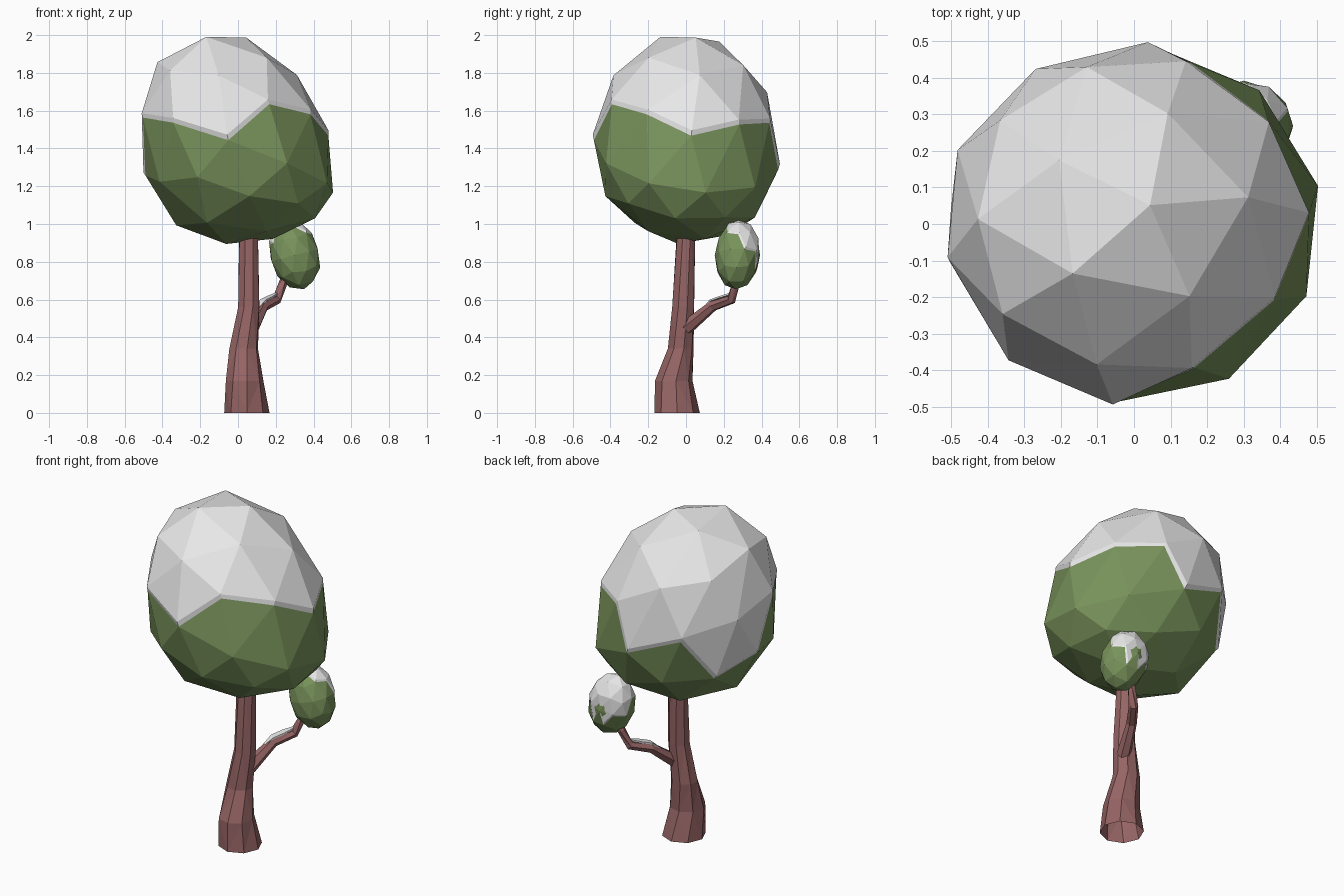
import bpy, bmesh, math
from mathutils import Matrix, Vector

cube = bpy.data.objects.get("Cube")
if cube:
    bpy.data.objects.remove(cube, do_unlink=True)


def material(name, rgb):
    m = bpy.data.materials.new(name)
    m.use_nodes = True
    m.diffuse_color = (*rgb, 1)
    m.node_tree.nodes["Principled BSDF"].inputs["Base Color"].default_value = (*rgb, 1)
    return m


GREEN = material("leaf green", (0.19, 0.29, 0.105))
WHITE = material("snow white", (0.8, 0.8, 0.8))
BROWN = material("bark brown", (0.31, 0.13, 0.13))


def finish(bm, name, mat):
    mesh = bpy.data.meshes.new(name)
    bm.to_mesh(mesh)
    bm.free()
    mesh.materials.append(mat)
    obj = bpy.data.objects.new(name, mesh)
    bpy.context.collection.objects.link(obj)
    return obj


def crown(name, mat, centre, shape, warp=None, keep=None, rim=0.0):
    """Faceted ball, optionally warped, then stretched and leaned by a matrix.
    keep(unit face) leaves a cap, which is raised from the ball with a sloped rim."""
    bm = bmesh.new()
    bmesh.ops.create_icosphere(bm, subdivisions=2, radius=1)
    if keep:
        drop = [f for f in bm.faces if not keep(f)]
        bmesh.ops.delete(bm, geom=drop, context='FACES')
    if warp:
        for v in bm.verts:
            v.co = warp(v.co)
    bmesh.ops.transform(bm, matrix=shape.to_4x4(), verts=bm.verts)
    bmesh.ops.translate(bm, vec=centre, verts=bm.verts)
    bm.normal_update()
    if keep:
        bmesh.ops.inset_region(bm, faces=bm.faces[:], thickness=rim, depth=rim * 0.5,
                               use_boundary=True, use_even_offset=True)
    return finish(bm, name, mat)


def loft(name, mat, sections, sides, level=False, twist=0.0):
    """Skin a row of rings given as (centre, radius x, radius y), open at the start."""
    bm = bmesh.new()
    rings = []
    for i, (c, rx, ry) in enumerate(sections):
        before = Vector(sections[max(i - 1, 0)][0])
        after = Vector(sections[min(i + 1, len(sections) - 1)][0])
        turn = Matrix.Identity(3)
        if not level:
            turn = (after - before).to_track_quat('Z', 'Y').to_matrix()
        ring = []
        for k in range(sides):
            a = math.tau * k / sides + twist * i
            ring.append(bm.verts.new(Vector(c) + turn @ Vector((rx * math.cos(a), ry * math.sin(a), 0))))
        rings.append(ring)
    for low, high in zip(rings, rings[1:]):
        for k in range(sides):
            n = (k + 1) % sides
            bm.faces.new((low[k], low[n], high[n], high[k]))
    bm.faces.new(rings[-1])
    bmesh.ops.triangulate(bm, faces=[f for f in bm.faces if len(f.verts) == 4])
    return finish(bm, name, mat)


# Large crown, with snow reaching further down on its right and back
big_centre = (0, 0, 1.365)
big_shape = Matrix(((0.515, 0, 0.04), (0, 0.49, 0.05), (-0.19, -0.06, 0.61)))


def big_warp(co):
    """Slight twist towards the top; flatter, more level underside."""
    p = Matrix.Rotation(0.25 * max(co.z, 0) - 0.1, 3, 'Z') @ co
    if p.z < 0:
        p = Vector((p.x + 0.06 * p.z, p.y, p.z * (0.79 + 0.25 * -p.x)))
    return p


def big_snow(f):
    low = min(v.co.z for v in f.verts)
    c = f.calc_center_median()
    drift = c.z > -0.4 and c.x < -0.6 and c.y > -0.1
    return low > 0.4 or (low > -0.05 and c.x < 0.1) or drift


crown("large_crown", GREEN, big_centre, big_shape, big_warp)
crown("large_crown_snow", WHITE, big_centre, big_shape, big_warp, big_snow, 0.023)

# Small crown, with snow on its upper back
small_centre = (0.3, 0.272, 0.835)
small_shape = Matrix(((0.128, 0, -0.05), (0, 0.12, 0.008), (0.034, 0.0, 0.18)))
snow_side = Vector((-0.12, 0.6, 0.78))


def small_snow(f):
    return f.calc_center_median().dot(snow_side) > 0.28


crown("small_crown", GREEN, small_centre, small_shape)
crown("small_crown_snow", WHITE, small_centre, small_shape, keep=small_snow, rim=0.01)

# Trunk, flared at the foot
loft("trunk", BROWN, [
    ((0.047, -0.047, 0), 0.12, 0.12),
    ((0.035, -0.065, 0.17), 0.1, 0.1),
    ((0.03, -0.028, 0.34), 0.078, 0.07),
    ((0.057, -0.015, 0.56), 0.06, 0.062),
    ((0.055, 0.002, 1.0), 0.052, 0.05),
], 8, level=True, twist=0.12)

# Side branch carrying the small crown
path = [(0.075, 0.0, 0.45), (0.135, 0.14, 0.565), (0.205, 0.24, 0.6),
        (0.24, 0.267, 0.69), (0.28, 0.27, 0.78)]
radii = [0.04, 0.029, 0.026, 0.023, 0.02]
loft("side_branch", BROWN, [(p, r, r) for p, r in zip(path, radii)], 6)

# Strip of snow lying on the branch
strip = bmesh.new()
inner, outer = Vector(path[1]), Vector(path[2])
side = Vector((inner.y - outer.y, outer.x - inner.x, 0)).normalized()
rows = []
for t, half, lift in ((-0.4, 0.008, 0.0), (0, 0.02, 0.027), (0.5, 0.021, 0.027), (0.95, 0.01, 0.027)):
    mid = inner.lerp(outer, t) + Vector((0, 0, lift))
    rows.append([strip.verts.new(mid + side * half), strip.verts.new(mid - side * half)])
for r, s in zip(rows, rows[1:]):
    strip.faces.new((r[0], r[1], s[1], s[0]))
snow = finish(strip, "branch_snow", WHITE)
mod = snow.modifiers.new("thickness", 'SOLIDIFY')
mod.thickness = 0.009
mod.offset = 1
